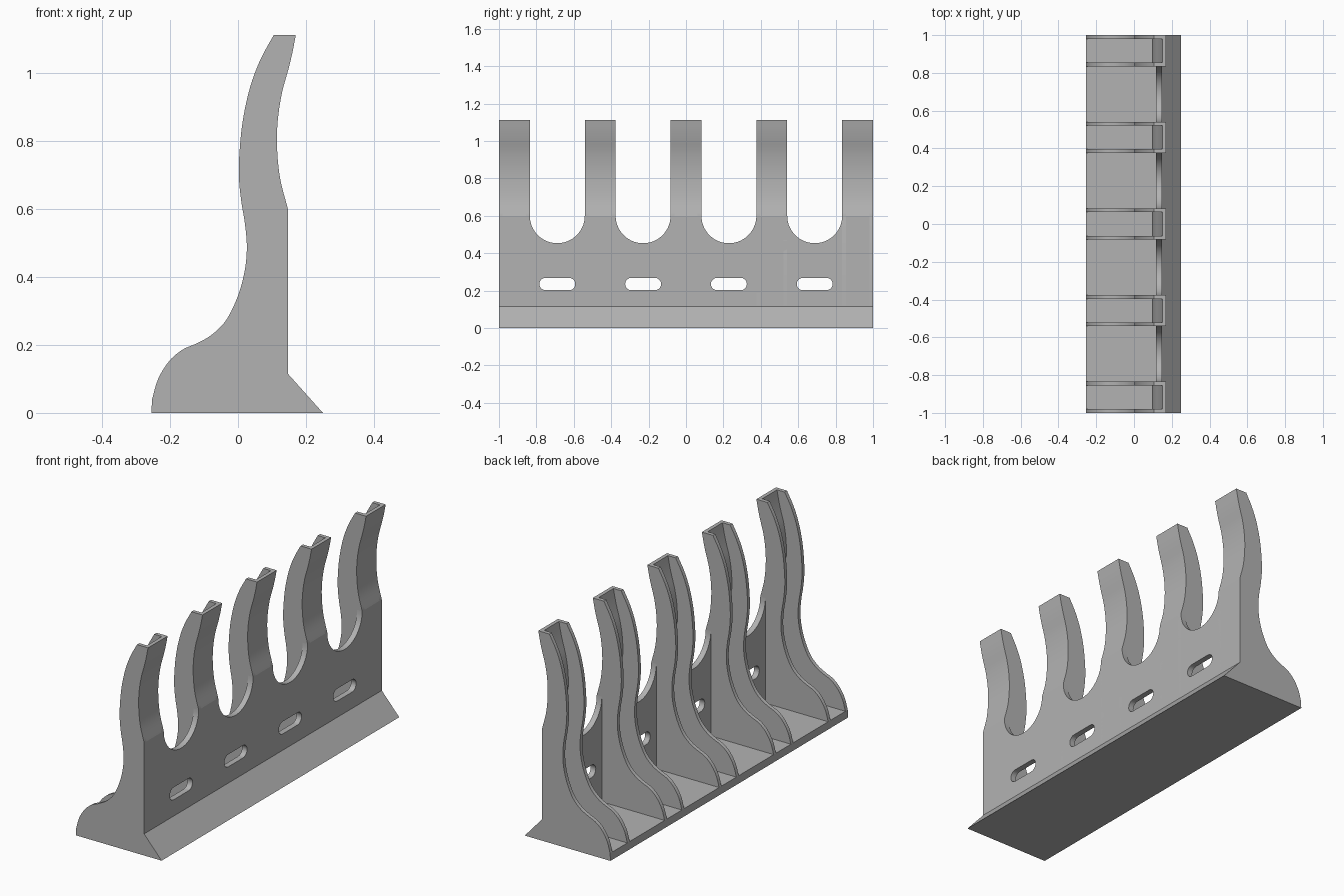
import bpy
import math
from mathutils import Matrix, Vector

if "Cube" in bpy.data.objects:
    bpy.data.objects.remove(bpy.data.objects["Cube"], do_unlink=True)

mat = bpy.data.materials.new("plain grey")
mat.use_nodes = True
grey = (0.45, 0.45, 0.45, 1)
mat.diffuse_color = grey
mat.node_tree.nodes["Principled BSDF"].inputs["Base Color"].default_value = grey

ALONG_Y = Matrix(((1, 0, 0), (0, 0, -1), (0, 1, 0))).to_4x4()
ALONG_X = Matrix(((0, 0, 1), (1, 0, 0), (0, 1, 0))).to_4x4()


def smooth_path(pts, steps=5):
    """Catmull-Rom curve through the given points."""
    p = [Vector(q) for q in pts]
    p = [2 * p[0] - p[1]] + p + [2 * p[-1] - p[-2]]
    out = []
    for a, b, c, d in zip(p, p[1:], p[2:], p[3:]):
        for i in range(steps):
            t = i / steps
            out.append(0.5 * (2 * b + (c - a) * t + (2 * a - 5 * b + 4 * c - d) * t**2
                              + (3 * b - a - 3 * c + d) * t**3))
    return out + [p[-2]]


def arc(cx, cy, r, start, end, n=20):
    angles = [math.radians(start + (end - start) * i / n) for i in range(n + 1)]
    return [(cx + r * math.cos(a), cy + r * math.sin(a)) for a in angles]


def prism(name, loops, frame, centre, thickness):
    """Extrude a flat outline (further loops are holes) to a solid."""
    curve = bpy.data.curves.new(name, "CURVE")
    curve.dimensions = "2D"
    curve.fill_mode = "BOTH"
    curve.extrude = thickness / 2
    for loop in loops:
        spline = curve.splines.new("POLY")
        spline.points.add(len(loop) - 1)
        for point, (u, v) in zip(spline.points, loop):
            point.co = (u, v, 0, 1)
        spline.use_cyclic_u = True
    obj = bpy.data.objects.new(name, curve)
    bpy.context.collection.objects.link(obj)
    obj.matrix_world = Matrix.Translation(centre) @ frame
    bpy.ops.object.select_all(action="DESELECT")
    obj.select_set(True)
    bpy.context.view_layer.objects.active = obj
    bpy.ops.object.convert(target="MESH")
    obj = bpy.context.object
    bpy.ops.object.mode_set(mode="EDIT")
    bpy.ops.mesh.select_all(action="SELECT")
    bpy.ops.mesh.remove_doubles(threshold=0.0001)
    bpy.ops.mesh.normals_make_consistent(inside=False)
    bpy.ops.object.mode_set(mode="OBJECT")
    obj.data.materials.clear()
    obj.data.materials.append(mat)
    bpy.ops.object.shade_smooth_by_angle(angle=math.radians(25))


# Main sizes
FLOOR, BACK, SHOULDER, TOP = 0.04, 0.147, 0.6, 1.112
POST, WALL, PLATE = 0.165, 0.02, 0.03
PITCH = (2 - POST) / 4
GAP_R = (PITCH - POST) / 2
posts = [(i - 2) * PITCH for i in range(5)]
gaps = [(i - 1.5) * PITCH for i in range(4)]

# Floor with the sloping foot behind it
prism("base", [[(-0.255, 0), (0.25, 0), (BACK, 0.115), (BACK - PLATE, 0.115),
                (BACK - PLATE, FLOOR), (-0.253, FLOOR)]], ALONG_Y, (0, 0, 0), 2)

# Back plate with round cut-outs between the posts and long slots
outline = [(1, 0.115), (1, SHOULDER)]
for y in reversed(gaps):
    outline += arc(y, SHOULDER, GAP_R, 0, -180, 28)
outline += [(-1, SHOULDER), (-1, 0.115)]
slots = [arc(y + 0.063, 0.235, 0.033, -90, 90, 10) + arc(y - 0.063, 0.235, 0.033, 90, 270, 10)
         for y in gaps]
prism("back_plate", [outline] + slots, ALONG_X, (BACK - PLATE / 2, 0, 0), PLATE)

# Side profile of the posts
foot = smooth_path([(-0.253, FLOOR), (-0.235, 0.1), (-0.203, 0.152), (-0.165, 0.185), (-0.125, 0.203)])
stem = smooth_path([(-0.125, 0.203), (-0.08, 0.228), (-0.035, 0.273), (0, 0.345), (0.02, 0.42),
                    (0.026, 0.49), (0.02, 0.56), (0.01, 0.62), (0.003, 0.69), (0.004, 0.76),
                    (0.014, 0.86), (0.036, 0.96), (0.066, 1.04), (0.105, TOP)])
rear = smooth_path([(0.17, TOP), (0.16, 1.06), (0.148, 1.01), (0.129, 0.94), (0.117, 0.86),
                    (0.115, 0.78), (0.124, 0.69), (BACK, SHOULDER)])
side = foot + stem[1:] + rear + [(BACK, FLOOR)]
inner = [(x - WALL - (0.01 if z < SHOULDER + 0.001 else 0), z) for x, z in reversed(rear)]

# Posts: two side walls joined by a curved back strip
for n, y in enumerate(posts, 1):
    for label, s in (("front", -1), ("rear", 1)):
        prism(f"post_{n}_{label}_wall", [side], ALONG_Y, (0, y + s * (POST - WALL) / 2, 0), WALL)
    prism(f"post_{n}_back_strip", [rear + inner], ALONG_Y, (0, y, 0), POST - 2 * WALL)
